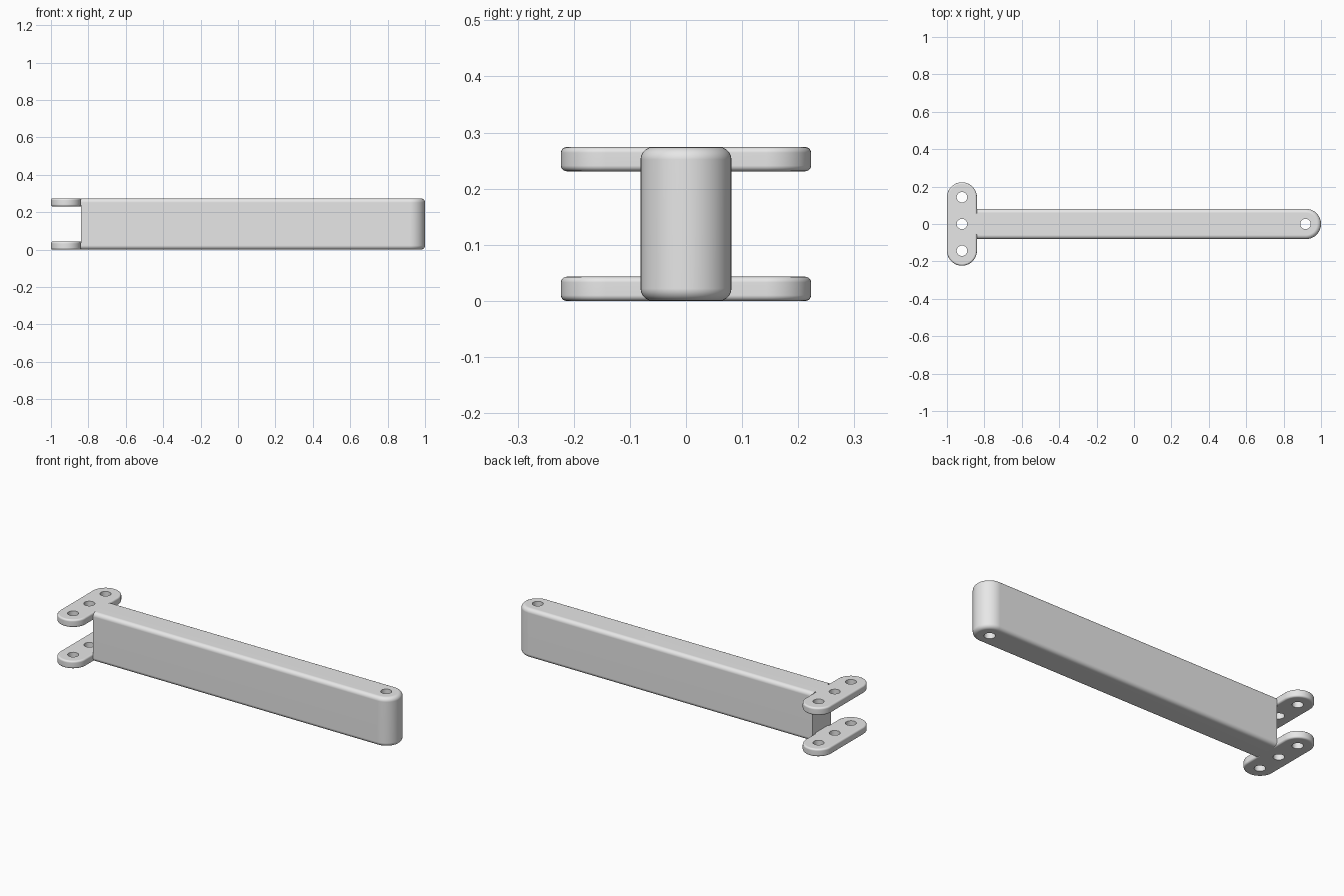
import bpy, bmesh
from math import sin, cos, radians
from mathutils import Matrix

if "Cube" in bpy.data.objects:
    bpy.data.objects.remove(bpy.data.objects["Cube"], do_unlink=True)

HEIGHT = 0.274
JOINT_X = -0.84
PLATE_X = -0.92
HOLE_R = 0.028

grey = bpy.data.materials.new("light grey")
grey.use_nodes = True
grey.diffuse_color = (0.8, 0.8, 0.8, 1)
grey.node_tree.nodes["Principled BSDF"].inputs["Base Color"].default_value = (0.8, 0.8, 0.8, 1)


def arc(cx, cy, r, start, end, steps=24):
    angles = [radians(start + (end - start) * i / steps) for i in range(steps + 1)]
    return [(cx + r * cos(a), cy + r * sin(a)) for a in angles]


def add_object(name, bm):
    mesh = bpy.data.meshes.new(name)
    bmesh.ops.recalc_face_normals(bm, faces=bm.faces)
    bm.to_mesh(mesh)
    bm.free()
    ob = bpy.data.objects.new(name, mesh)
    mesh.materials.append(grey)
    bpy.context.collection.objects.link(ob)
    return ob


def drill(ob, centres):
    # Through holes along z
    bm = bmesh.new()
    for x, y in centres:
        bmesh.ops.create_cone(bm, cap_ends=True, segments=32, radius1=HOLE_R, radius2=HOLE_R,
                              depth=1, matrix=Matrix.Translation((x, y, HEIGHT / 2)))
    cutter = add_object("hole_cutter", bm)
    cutter.hide_render = True
    mod = ob.modifiers.new("holes", "BOOLEAN")
    mod.operation = "DIFFERENCE"
    mod.solver = "EXACT"
    mod.object = cutter
    bpy.ops.object.select_all(action="DESELECT")
    bpy.context.view_layer.objects.active = ob
    ob.select_set(True)
    bpy.ops.object.modifier_apply(modifier=mod.name)
    bpy.data.objects.remove(cutter, do_unlink=True)
    bpy.ops.object.shade_smooth_by_angle(angle=radians(35))
    ob.modifiers.new("clean shading", "WEIGHTED_NORMAL").keep_sharp = True


def slab(name, outline, z0, z1, rounding, holes, square_x=None):
    # Extruded outline with rounded rims; the rim at square_x stays sharp
    bm = bmesh.new()
    base = bm.faces.new([bm.verts.new((x, y, z0)) for x, y in outline])
    top = bmesh.ops.extrude_face_region(bm, geom=[base], use_keep_orig=True)["geom"]
    for v in top:
        if isinstance(v, bmesh.types.BMVert):
            v.co.z = z1
    rims = [e for e in bm.edges
            if abs(e.verts[0].co.z - e.verts[1].co.z) < 1e-5
            and not (square_x is not None
                     and all(abs(v.co.x - square_x) < 1e-4 for v in e.verts))]
    bmesh.ops.recalc_face_normals(bm, faces=bm.faces)
    bmesh.ops.bevel(bm, geom=rims, offset=rounding, segments=5, profile=0.5, affect="EDGES")
    drill(add_object(name, bm), holes)


# Long arm with one round end and one square end
arm_r = 0.081
arm = arc(1 - arm_r, 0, arm_r, -90, 90) + [(JOINT_X, arm_r), (JOINT_X, -arm_r)]
slab("arm", arm, 0, HEIGHT, 0.022, [(0.917, 0)], JOINT_X)

# Hinge plates, each with a short neck running into the arm
cap_r, cap_y, neck_y, neck_x = 0.08, 0.143, 0.06, JOINT_X + 0.01
plate = (arc(PLATE_X, cap_y, cap_r, 0, 180) + arc(PLATE_X, -cap_y, cap_r, 180, 360)
         + [(JOINT_X, -neck_y), (neck_x, -neck_y), (neck_x, neck_y), (JOINT_X, neck_y)])
plate_holes = [(PLATE_X, y) for y in (-cap_y, 0, cap_y)]
for name, z0 in (("lower_hinge_plate", 0), ("upper_hinge_plate", HEIGHT - 0.043)):
    slab(name, plate, z0, z0 + 0.043, 0.01, plate_holes)
